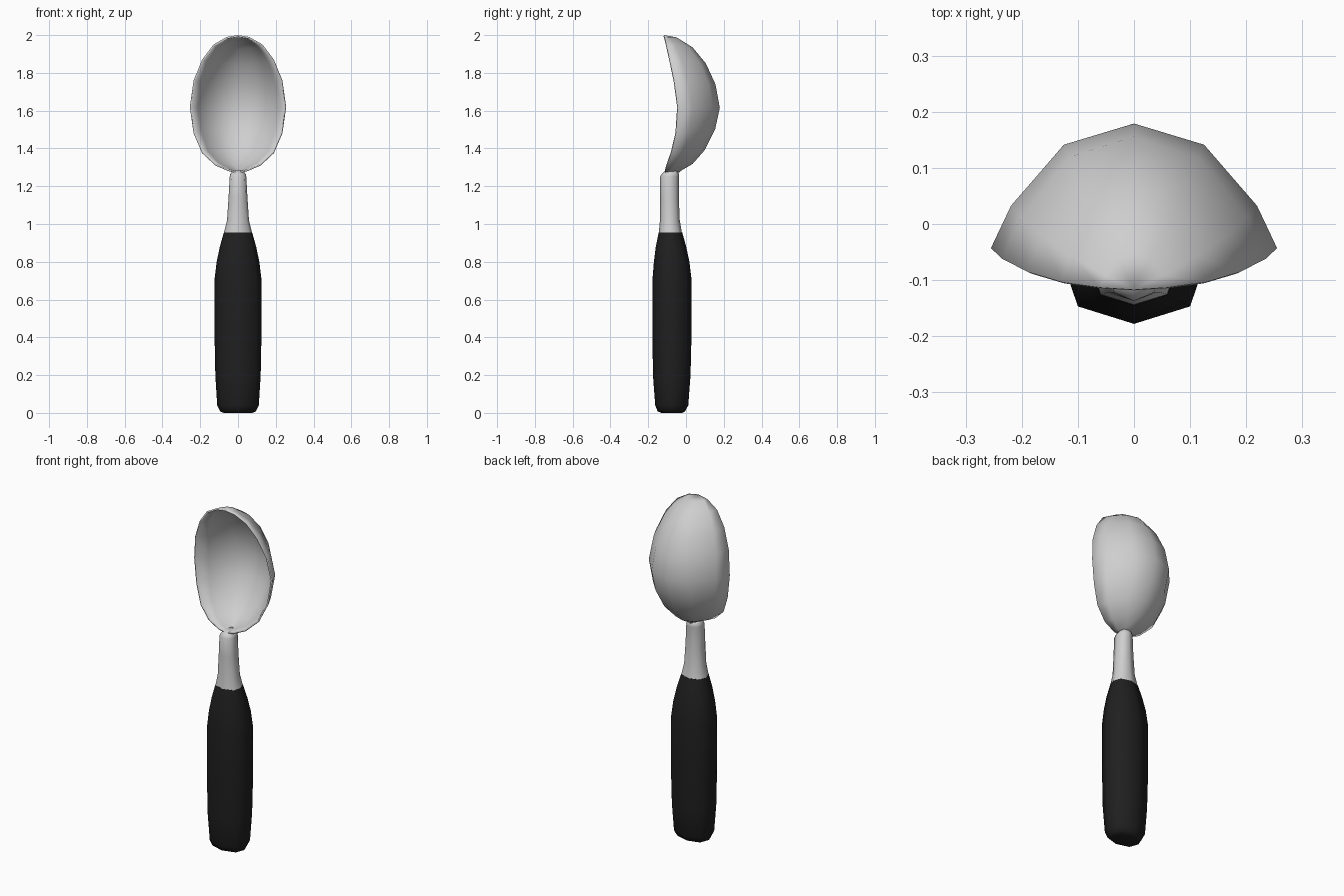
import bpy, bmesh, math

cube = bpy.data.objects.get("Cube")
if cube:
    bpy.data.objects.remove(cube, do_unlink=True)


def material(name, rgb):
    m = bpy.data.materials.new(name)
    m.use_nodes = True
    m.diffuse_color = (*rgb, 1)
    m.node_tree.nodes["Principled BSDF"].inputs["Base Color"].default_value = (*rgb, 1)
    return m


steel = material("light_steel", (0.62, 0.62, 0.62))
rubber = material("black_rubber", (0.014, 0.014, 0.014))


def loft(name, rings, mat, closed, angle):
    """Skin a list of equal-length point rings; closed rings get end caps."""
    bm = bmesh.new()
    rows = [[bm.verts.new(p) for p in ring] for ring in rings]
    n = len(rows[0])
    for a, b in zip(rows, rows[1:]):
        for i in range(n if closed else n - 1):
            j = (i + 1) % n
            bm.faces.new((a[i], a[j], b[j], b[i]))
    if closed:
        bm.faces.new(rows[0][::-1])
        bm.faces.new(rows[-1])
    bmesh.ops.remove_doubles(bm, verts=bm.verts, dist=0.0005)
    if closed:
        bmesh.ops.recalc_face_normals(bm, faces=bm.faces)
    me = bpy.data.meshes.new(name)
    bm.to_mesh(me)
    bm.free()
    me.materials.append(mat)
    ob = bpy.data.objects.new(name, me)
    bpy.context.collection.objects.link(ob)
    bpy.ops.object.select_all(action="DESELECT")
    ob.select_set(True)
    bpy.context.view_layer.objects.active = ob
    bpy.ops.object.shade_smooth_by_angle(angle=math.radians(angle))
    return ob


def octagon(z, half_x, y_front, y_back):
    """Slightly squared eight-sided section."""
    cy, ry = (y_front + y_back) / 2, (y_back - y_front) / 2
    unit = [(1, 0), (.8, .7), (0, 1), (-.8, .7), (-1, 0), (-.8, -.7), (0, -1), (.8, -.7)]
    return [(half_x * x, cy + ry * y, z) for x, y in unit]


# Grip: z, half width, front y, back y
grip = [(0, .075, -.13, -.02), (.008, .095, -.15, -.005), (.04, .11, -.163, .012),
        (.2, .12, -.175, .024), (.45, .125, -.178, .03), (.7, .125, -.178, .03),
        (.8, .113, -.17, .018), (.88, .096, -.16, .001), (.955, .075, -.145, -.02)]
loft("grip", [octagon(*s) for s in grip], rubber, True, 60)

# Neck
neck = [(.95, .075, -.144, -.021), (1.02, .058, -.138, -.033), (1.14, .05, -.137, -.038),
        (1.25, .044, -.137, -.038), (1.262, .042, -.13, -.036), (1.282, .028, -.112, -.045)]
loft("neck", [octagon(*s) for s in neck], steel, True, 60)

# Bowl: rim half width, rim y, rim z, spine y, spine z
bowl = [(0, -.117, 2, -.117, 2), (.06, -.113, 1.99, -.05, 1.988),
        (.13, -.103, 1.95, .035, 1.935), (.19, -.085, 1.87, .105, 1.85),
        (.235, -.062, 1.76, .156, 1.74), (.255, -.043, 1.62, .179, 1.615),
        (.235, -.052, 1.48, .154, 1.5), (.19, -.077, 1.375, .098, 1.39),
        (.12, -.1, 1.31, .035, 1.318), (.05, -.11, 1.28, -.025, 1.283),
        (0, -.111, 1.268, -.04, 1.27)]
# Cross-section: share of half width, share of depth
arc = [(-1, 0), (-.86, .34), (-.49, .83), (0, 1), (.49, .83), (.86, .34), (1, 0)]
rings = [[(hw * u, ry + (sy - ry) * d, rz + (sz - rz) * d) for u, d in arc]
         for hw, ry, rz, sy, sz in bowl]
rings = [ring[::-1] for ring in rings[::-1]]
bowl_ob = loft("bowl", rings, steel, False, 70)
shell = bowl_ob.modifiers.new("thickness", "SOLIDIFY")
shell.thickness = 0.009
shell.offset = -1
